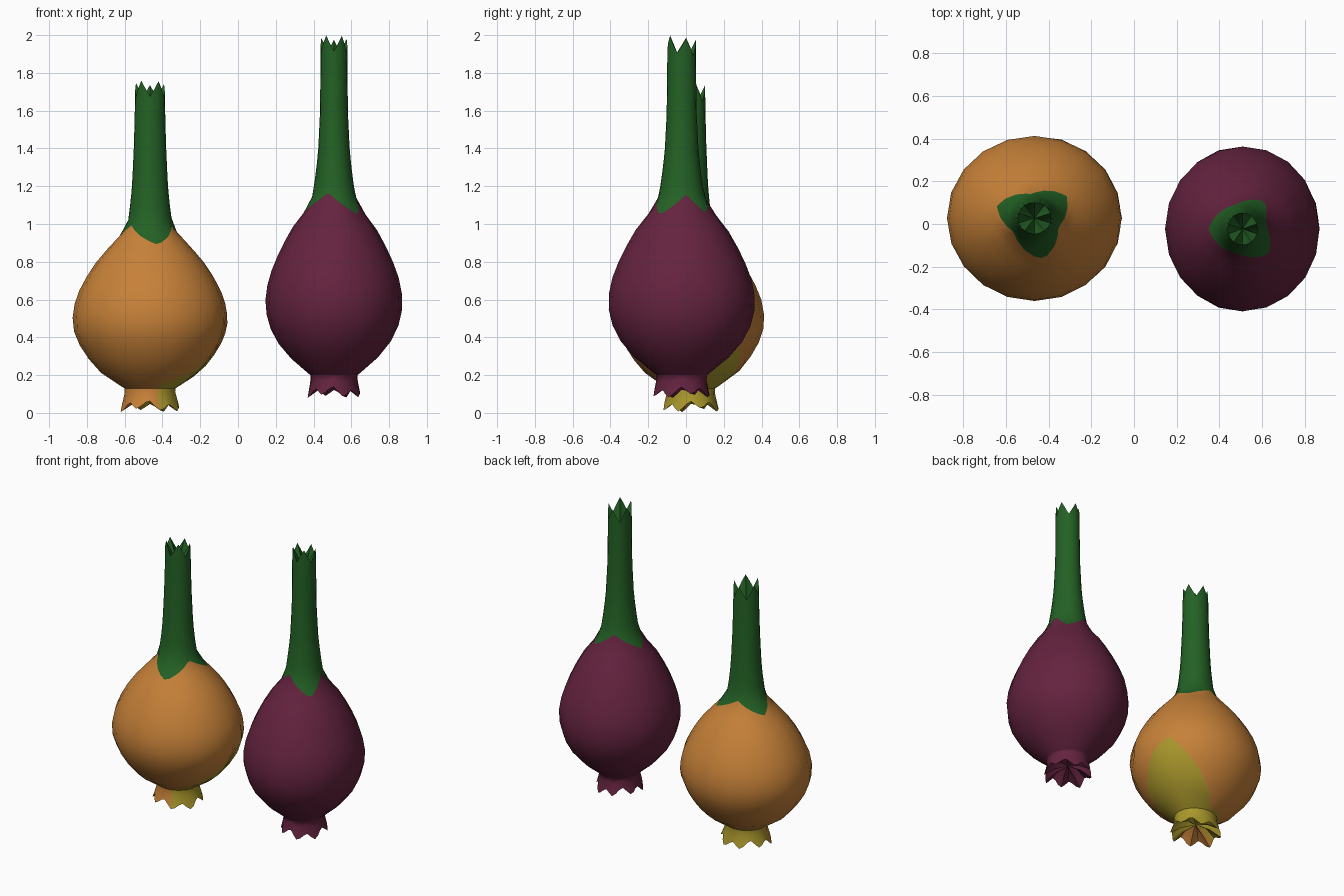
import bpy, bmesh, math

if "Cube" in bpy.data.objects:
    bpy.data.objects.remove(bpy.data.objects["Cube"])

N = 40          # columns; odd ones sit on the chords of a 20-sided outline


def material(name, rgb):
    m = bpy.data.materials.new(name)
    m.diffuse_color = (*rgb, 1)
    m.use_nodes = True
    m.node_tree.nodes["Principled BSDF"].inputs["Base Color"].default_value = m.diffuse_color
    return m


ORANGE = material("orange skin", (0.57, 0.22, 0.04))
PURPLE = material("purple skin", (0.13, 0.017, 0.05))
GREEN = material("green stem", (0.017, 0.12, 0.018))
YELLOW = material("yellow patch", (0.40, 0.31, 0.025))


def radius_at(profile, z):
    """Smooth (Hermite) radius of the profile at height z."""
    n = len(profile)
    z = min(max(z, profile[0][0]), profile[-1][0])
    i = max(k for k in range(n - 1) if profile[k][0] <= z)

    def slope(k):
        a, b = profile[max(k - 1, 0)], profile[min(k + 1, n - 1)]
        return (b[1] - a[1]) / (b[0] - a[0])
    (z0, r0), (z1, r1) = profile[i], profile[i + 1]
    h = z1 - z0
    t = (z - z0) / h
    return ((2*t**3 - 3*t*t + 1) * r0 + (t**3 - 2*t*t + t) * h * slope(i)
            + (3*t*t - 2*t**3) * r1 + (t**3 - t*t) * h * slope(i + 1))


def around(points, deg):
    """Periodic linear interpolation of (degrees, value) points."""
    pts = sorted((a % 360, v) for a, v in points)
    pts = [(pts[-1][0] - 360, pts[-1][1])] + pts + [(pts[0][0] + 360, pts[0][1])]
    d = deg % 360
    for (a, u), (b, v) in zip(pts, pts[1:]):
        if a <= d <= b:
            return u + (v - u) * (d - a) / (b - a)


def tooth(deg, count, start):
    """Zigzag: 1 on each tip, 0 in each notch."""
    p = ((deg - start) * count / 360) % 1
    return abs(2 * p - 1)


def lerp(a, b, n):
    return [a + (b - a) * i / n for i in range(n)]


def onion(name, centre, ry, profile, collar, top, root, skin, patch=None, sector=None):
    """Root crown, bulb and hollow stem as one lathe with per-column heights."""
    z0 = profile[0][0]
    r0 = profile[0][1]
    bm = bmesh.new()
    columns = []
    for c in range(N):
        deg = c * 360 / N
        # jagged root crown, hollow below
        tip = tooth(deg, 8, 20)
        wob = 0.5 + 0.5 * math.sin(math.radians(deg * 3 + 40))
        zr = root[0] + (1 - tip) * 0.05 + wob * 0.02
        rr = root[1] * (0.88 + 0.12 * tip)
        col = [(rr * 0.55, zr + 0.045, 'root'), (rr, zr, 'root'),
               (r0 * 0.99, (zr + z0) / 2 + 0.015, 'root')]
        # bulb, with rings following the colour borders
        zl = around(patch, deg) if patch else z0 + 0.01
        zg = around(collar, deg)
        ts = top[1]
        zt = top[0] - (1 - tooth(deg, 5, 306)) * 0.085 \
            - 0.025 * (0.5 + 0.5 * math.sin(math.radians(deg + 10)))
        for z in lerp(z0, zl, 4):
            col.append((radius_at(profile, z), z, 'low'))
        for z in lerp(zl, zg, 11):
            col.append((radius_at(profile, z), z, 'skin'))
        for z in lerp(zg, ts, 4) + lerp(ts, zt, 3) + [zt]:
            col.append((radius_at(profile, z), z, 'stem'))
        # hollow inside of the stem
        rt = radius_at(profile, zt)
        col.append((rt * 0.6, zt - 0.06, 'stem'))
        chord = math.cos(math.pi / 20) if c % 2 else 1
        ca, sa = math.cos(math.radians(deg)), math.sin(math.radians(deg))
        columns.append([(bm.verts.new((centre[0] + r * chord * ca,
                                       centre[1] + r * chord * sa * ry, z)), tag)
                        for r, z, tag in col])
    low = bm.verts.new((*centre, root[0] + 0.085))
    high = bm.verts.new((*centre, top[0] - 0.17))

    mats = [skin, GREEN, YELLOW]
    for c in range(N):
        a, b = columns[c], columns[(c + 1) % N]
        deg = (c + 0.5) * 360 / N
        yellow = sector and (deg - sector[0]) % 360 < sector[1] - sector[0]
        index = {'root': 2 if yellow else 0, 'low': 2 if yellow else 0,
                 'skin': 0, 'stem': 1}
        for k in range(len(a) - 1):
            f = bm.faces.new((a[k][0], b[k][0], b[k + 1][0], a[k + 1][0]))
            f.material_index = index[a[k][1]]
        bm.faces.new((low, b[0][0], a[0][0])).material_index = index['root']
        bm.faces.new((high, a[-1][0], b[-1][0])).material_index = 1
    bmesh.ops.recalc_face_normals(bm, faces=bm.faces)
    me = bpy.data.meshes.new(name)
    bm.to_mesh(me)
    bm.free()
    for m in mats if patch else mats[:2]:
        me.materials.append(m)
    ob = bpy.data.objects.new(name, me)
    bpy.context.collection.objects.link(ob)
    bpy.ops.object.select_all(action='DESELECT')
    ob.select_set(True)
    bpy.context.view_layer.objects.active = ob
    bpy.ops.object.shade_smooth_by_angle(angle=math.radians(50))


# squat orange onion with a yellow patch at the back right
onion("orange_onion", (-0.466, 0.027), 0.945,
      [(0.13, 0.135), (0.165, 0.19), (0.22, 0.268), (0.325, 0.352), (0.41, 0.395),
       (0.485, 0.41), (0.6, 0.393), (0.7, 0.347), (0.8, 0.283), (0.89, 0.205),
       (0.98, 0.127), (1.05, 0.112), (1.18, 0.097), (1.45, 0.084), (1.8, 0.077)],
      [(161, 0.91), (98, 0.99), (36, 0.91), (-22, 0.99), (-79, 0.89), (215, 0.995)],
      (1.76, 1.25), (0.0, 0.165), ORANGE,
      [(-75, 0.14), (-30, 0.22), (-6, 0.33), (10, 0.43), (28, 0.5), (47, 0.36),
       (60, 0.26), (80, 0.16), (95, 0.14), (190, 0.14)], (-72, 190))

# taller purple onion
onion("purple_onion", (0.508, -0.023), 1.07,
      [(0.2, 0.125), (0.25, 0.185), (0.32, 0.258), (0.415, 0.322), (0.5, 0.352),
       (0.59, 0.363), (0.7, 0.347), (0.8, 0.312), (0.9, 0.265), (1.0, 0.208),
       (1.06, 0.16), (1.13, 0.12), (1.22, 0.103), (1.4, 0.083), (1.6, 0.074), (2.05, 0.07)],
      [(180, 1.06), (110, 1.16), (48, 1.06), (12, 1.16), (-40, 1.05), (255, 1.165)],
      (2.0, 1.4), (0.075, 0.148), PURPLE)
